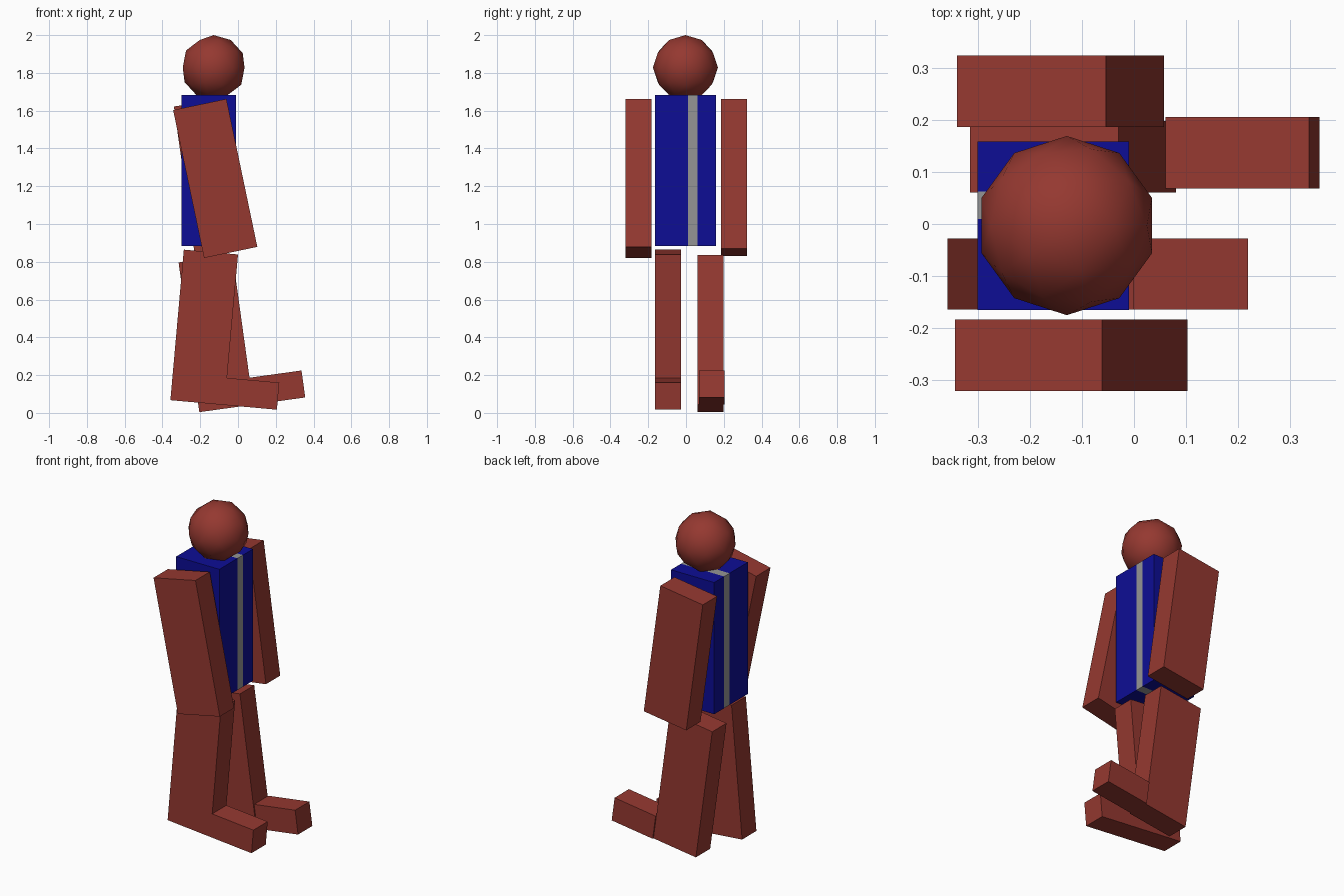
import bpy
from math import radians
from mathutils import Matrix, Vector

if "Cube" in bpy.data.objects:
    bpy.data.objects.remove(bpy.data.objects["Cube"])


def material(name, rgb):
    m = bpy.data.materials.new(name)
    m.diffuse_color = (*rgb, 1)
    m.use_nodes = True
    m.node_tree.nodes["Principled BSDF"].inputs["Base Color"].default_value = m.diffuse_color
    return m


SKIN = material("brown", (0.30, 0.04, 0.03))
BLUE = material("blue", (0.004, 0.004, 0.30))
GREY = material("grey", (0.30, 0.30, 0.30))


def box(name, centre, size, mat, tilt=0):
    """Box tilted about the y axis (negative swings the bottom towards +x)."""
    bpy.ops.mesh.primitive_cube_add(size=1, location=centre,
                                    rotation=(0, radians(tilt), 0))
    ob = bpy.context.object
    ob.name = name
    ob.scale = size
    ob.data.materials.append(mat)
    return ob


# Torso: two blue halves either side of a full-depth grey stripe
for name, y0, y1, mat in (("torso_right", -0.165, 0.01, BLUE),
                          ("torso_stripe", 0.01, 0.062, GREY),
                          ("torso_left", 0.062, 0.158, BLUE)):
    box(name, (-0.155, (y0 + y1) / 2, 1.284), (0.29, y1 - y0, 0.80), mat)

# Head: low-poly ball
bpy.ops.mesh.primitive_ico_sphere_add(subdivisions=2, radius=0.172,
                                      location=(-0.129, -0.003, 1.828))
head = bpy.context.object
head.name = "head"
head.data.materials.append(SKIN)
bpy.ops.object.shade_smooth()

# Arms
LIMB = (0.288, 0.137, 0.80)
box("right_arm", (-0.1205, -0.252, 1.241), LIMB, SKIN, -11.8)
box("left_arm", (-0.141, 0.255, 1.246), LIMB, SKIN, -8)

# Legs, each with a foot fixed to the front of its lower end
FOOT = (0.278, 0.137, 0.144)
for side, centre, tilt, foot_shift in (
        ("right", (-0.179, -0.096, 0.453), 5.1, 0),
        ("left", (-0.117, 0.129, 0.420), -7.9, 0.0075)):
    box(side + "_leg", centre, LIMB, SKIN, tilt)
    offset = Vector(((LIMB[0] + FOOT[0]) / 2, foot_shift, (FOOT[2] - LIMB[2]) / 2))
    foot_centre = Vector(centre) + Matrix.Rotation(radians(tilt), 3, 'Y') @ offset
    box(side + "_foot", foot_centre, FOOT, SKIN, tilt)
